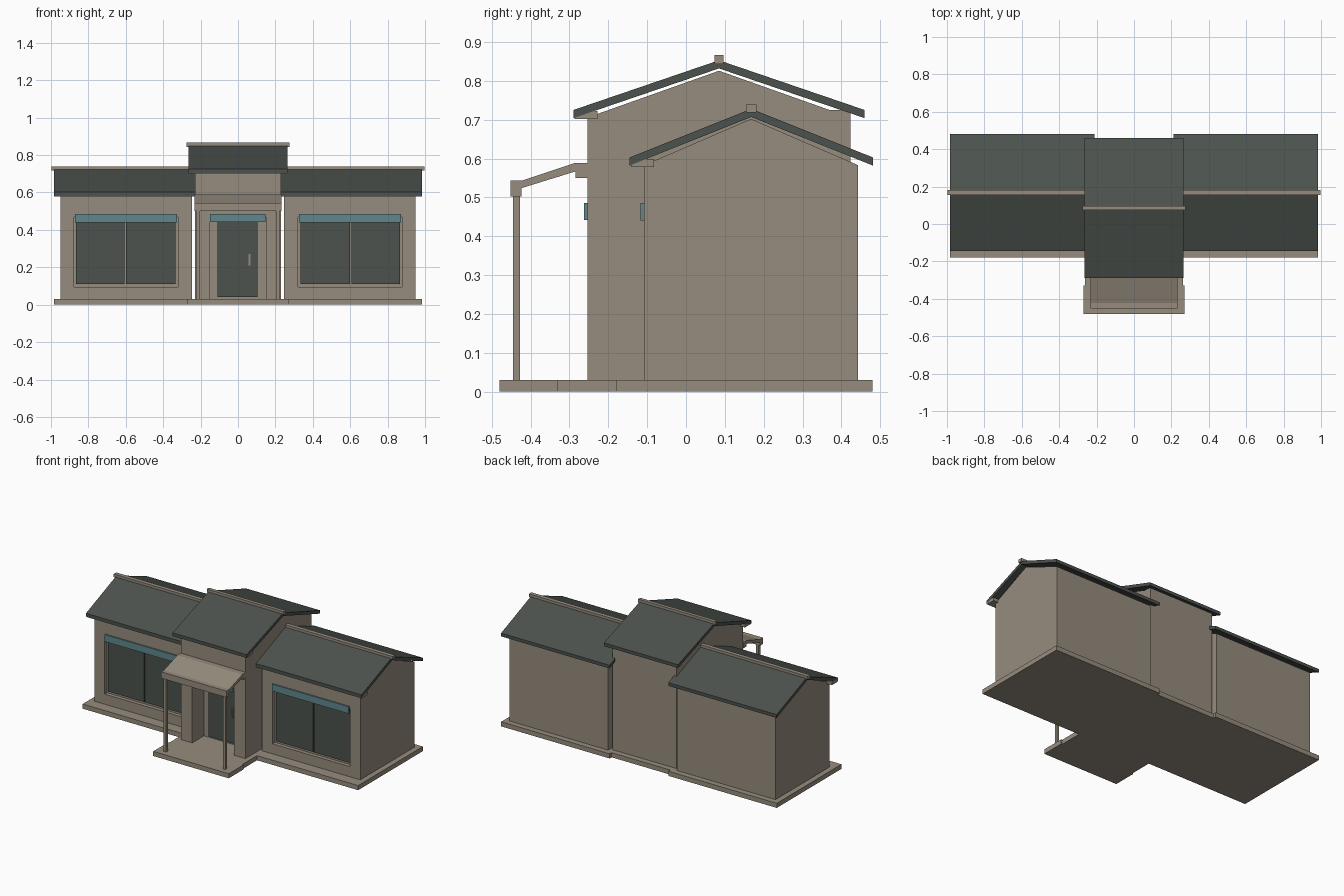
import bpy, bmesh

if "Cube" in bpy.data.objects:
    bpy.data.objects.remove(bpy.data.objects["Cube"])


def material(name, rgb):
    m = bpy.data.materials.new(name)
    m.diffuse_color = (*rgb, 1)
    m.use_nodes = True
    m.node_tree.nodes["Principled BSDF"].inputs["Base Color"].default_value = m.diffuse_color
    return m


STONE = material("warm stone", (0.305, 0.262, 0.208))
SLATE = material("dark slate", (0.072, 0.084, 0.075))
TEAL = material("teal awning", (0.115, 0.245, 0.265))


def finish(name, bm, mat):
    bmesh.ops.recalc_face_normals(bm, faces=bm.faces)
    me = bpy.data.meshes.new(name)
    bm.to_mesh(me)
    bm.free()
    if mat:
        me.materials.append(mat)
    ob = bpy.data.objects.new(name, me)
    bpy.context.collection.objects.link(ob)
    return ob


def prism(name, x0, x1, profile, mat):
    """Extrude a (y, z) profile along x."""
    bm = bmesh.new()
    face = bm.faces.new([bm.verts.new((x0, y, z)) for y, z in profile])
    new = bmesh.ops.extrude_face_region(bm, geom=[face])["geom"]
    verts = [v for v in new if isinstance(v, bmesh.types.BMVert)]
    bmesh.ops.translate(bm, verts=verts, vec=(x1 - x0, 0, 0))
    return finish(name, bm, mat)


def box(name, x0, x1, y0, y1, z0, z1, mat):
    return prism(name, x0, x1, [(y0, z0), (y1, z0), (y1, z1), (y0, z1)], mat)


def cut(ob, *bounds):
    """Recess an opening into a wall."""
    c = box(ob.name + "_cutter", *bounds, None)
    c.hide_render = True
    c.hide_viewport = True
    mod = ob.modifiers.new("opening", "BOOLEAN")
    mod.operation = "DIFFERENCE"
    mod.solver = "EXACT"
    mod.object = c


def roof(name, x0, x1, y0, y1, eave, peak, thick, mat=SLATE):
    c = (y0 + y1) / 2
    prism(name, x0, x1, [(y0, eave), (c, peak), (y1, eave), (y1, eave - thick),
                         (c, peak - thick), (y0, eave - thick)], mat)


def gable(name, x0, x1, y0, y1, z0, z1):
    prism(name, x0, x1, [(y0, z0), (y1, z0), ((y0 + y1) / 2, z1)], STONE)


# Side wings, one per side
for s, side in ((-1, "left"), (1, "right")):
    def span(a, b):
        return (a, b) if s > 0 else (-b, -a)

    box(side + "_wing_slab", *span(0.21, 0.985), -0.18, 0.48, 0, 0.03, STONE)
    wall = box(side + "_wing_walls", *span(0.247, 0.95), -0.108, 0.443, 0.03, 0.583, STONE)
    cut(wall, *span(0.322, 0.877), -0.2, -0.083, 0.095, 0.47)
    gable(side + "_wing_gable", *span(0.247, 0.95), -0.108, 0.443, 0.583, 0.702)
    roof(side + "_wing_roof", *span(0.21, 0.985), -0.145, 0.481, 0.603, 0.728, 0.021)
    box(side + "_wing_ridge", *span(0.20, 0.997), 0.155, 0.181, 0.718, 0.739, STONE)
    # Eave boards under the roof edges
    box(side + "_wing_front_soffit", *span(0.21, 0.985), -0.142, -0.083, 0.578, 0.599, STONE)
    # Two window panes with a mullion gap, and the awning
    for i, (a, b) in enumerate(((0.335, 0.6), (0.606, 0.865))):
        box(f"{side}_window_pane_{i}", *span(a, b), -0.092, -0.083, 0.11, 0.46, SLATE)
    box(side + "_window_awning", *span(0.325, 0.872), -0.117, -0.107, 0.44, 0.485, TEAL)

    # Porch post
    box(side + "_porch_post", *span(0.203, 0.221), -0.445, -0.427, 0.03, 0.51, STONE)

# Central block with recessed entrance
box("center_slab", -0.262, 0.262, -0.33, 0.46, 0, 0.03, STONE)
box("porch_slab", -0.27, 0.27, -0.48, -0.33, 0, 0.03, STONE)
hall = box("center_walls", -0.23, 0.23, -0.253, 0.423, 0.03, 0.706, STONE)
cut(hall, -0.15, 0.15, -0.35, -0.133, 0.02, 0.47)
gable("center_gable", -0.23, 0.23, -0.253, 0.423, 0.706, 0.826)
roof("center_roof", -0.265, 0.265, -0.29, 0.46, 0.725, 0.853, 0.021)
box("center_ridge", -0.275, 0.275, 0.074, 0.096, 0.843, 0.866, STONE)
box("center_front_soffit", -0.262, 0.262, -0.287, -0.228, 0.702, 0.722, STONE)
box("center_back_soffit", -0.23, 0.23, 0.37, 0.423, 0.705, 0.725, STONE)

# Door, handle and awning
box("door", -0.11, 0.105, -0.142, -0.133, 0.04, 0.46, SLATE)
box("door_handle", 0.057, 0.066, -0.15, -0.141, 0.21, 0.27, STONE)
box("door_awning", -0.15, 0.148, -0.262, -0.252, 0.442, 0.485, TEAL)

# Porch canopy: front beam, sloping top and ledger in one profile
prism("porch_canopy", -0.233, 0.233,
      [(-0.452, 0.502), (-0.423, 0.502), (-0.423, 0.524), (-0.284, 0.567),
       (-0.284, 0.55), (-0.252, 0.55), (-0.252, 0.588), (-0.288, 0.588),
       (-0.423, 0.543), (-0.452, 0.543)], STONE)
